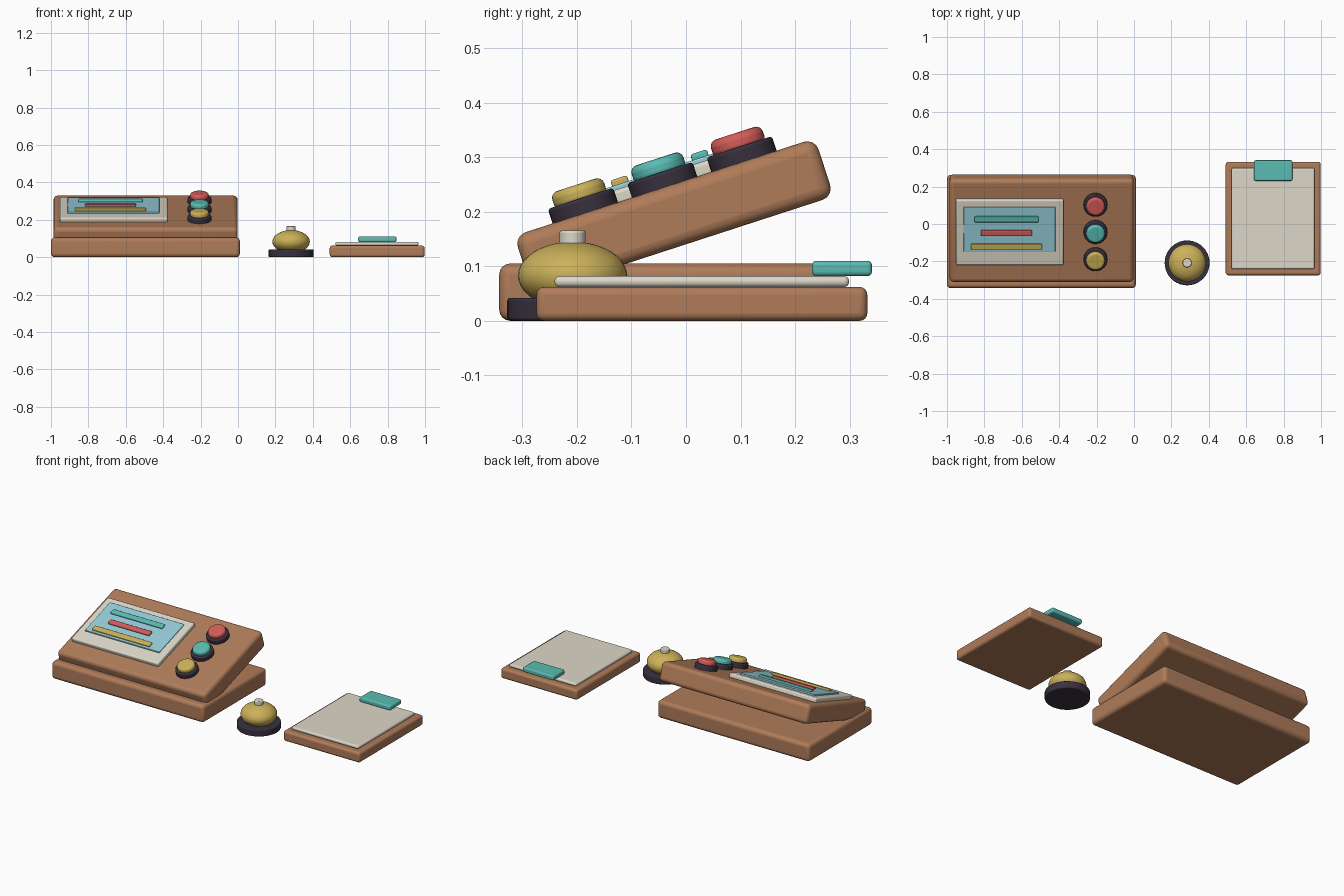
import bpy
from math import radians
from mathutils import Matrix, Vector

cube = bpy.data.objects.get("Cube")
if cube:
    bpy.data.objects.remove(cube, do_unlink=True)


def material(name, r, g, b):
    m = bpy.data.materials.new(name)
    m.use_nodes = True
    m.diffuse_color = (r, g, b, 1)
    m.node_tree.nodes["Principled BSDF"].inputs["Base Color"].default_value = (r, g, b, 1)
    return m


wood = material("warm wood", 0.43, 0.20, 0.10)
dark = material("dark plum", 0.04, 0.03, 0.05)
cream = material("cream", 0.72, 0.68, 0.58)
sky = material("pale blue", 0.30, 0.60, 0.68)
teal = material("teal", 0.10, 0.50, 0.45)
red = material("coral red", 0.66, 0.11, 0.10)
gold = material("gold", 0.60, 0.44, 0.10)

FLAT = Matrix.Identity(4)
# Sloped frame of the console panel: origin at its middle
TILT = Matrix.Translation((-0.494, -0.022, 0.192)) @ Matrix.Rotation(radians(18), 4, "X")


def finish(name, mat, frame, loc, bevel):
    ob = bpy.context.object
    ob.name = name
    ob.data.materials.append(mat)
    ob.matrix_world = frame @ Matrix.Translation(Vector(loc))
    if bevel:
        mod = ob.modifiers.new("rounded edges", "BEVEL")
        mod.width = bevel
        mod.segments = 4
        mod.limit_method = "ANGLE"
    bpy.ops.object.shade_smooth_by_angle(angle=radians(40))
    return ob


def box(name, mat, x, y, size, z0, z1, bevel, frame=FLAT):
    bpy.ops.mesh.primitive_cube_add(size=1)
    dims = Vector((size[0], size[1], z1 - z0))
    bpy.context.object.data.transform(Matrix.Diagonal(dims).to_4x4())
    return finish(name, mat, frame, (x, y, (z0 + z1) / 2), bevel)


def disc(name, mat, x, y, radius, z0, z1, bevel, frame=FLAT):
    bpy.ops.mesh.primitive_cylinder_add(vertices=40, radius=radius, depth=z1 - z0)
    return finish(name, mat, frame, (x, y, (z0 + z1) / 2), bevel)


# Console: flat base and sloped panel
box("console_base", wood, -0.495, -0.04, (1.01, 0.605), 0, 0.105, 0.02)
box("console_panel", wood, 0, 0, (0.984, 0.58), -0.056, 0.056, 0.022, TILT)

# Display on the panel
box("display_frame", cream, -0.171, 0, (0.576, 0.368), 0.05, 0.079, 0.008, TILT)
box("display_screen", sky, -0.172, 0.02, (0.492, 0.25), 0.07, 0.087, 0.004, TILT)
bars = [("top", teal, 0.079, 0.343), ("middle", red, 0.002, 0.273), ("bottom", gold, -0.075, 0.38)]
for label, mat, u, width in bars:
    box(f"display_bar_{label}", mat, -0.188, u, (width, 0.032), 0.08, 0.098, 0.005, TILT)

# Push buttons
for label, mat, u in [("back", red, 0.153), ("middle", teal, 0), ("front", gold, -0.153)]:
    disc(f"button_ring_{label}", dark, 0.288, u, 0.063, 0.05, 0.084, 0.006, TILT)
    disc(f"button_cap_{label}", mat, 0.288, u, 0.05, 0.075, 0.11, 0.013, TILT)

# Desk bell
BELL = (0.284, -0.208)
disc("bell_base", dark, *BELL, 0.12, 0, 0.042, 0.006)
bpy.ops.mesh.primitive_uv_sphere_add(segments=40, ring_count=20, radius=0.1)
bpy.context.object.data.transform(Matrix.Scale(0.62, 4, (0, 0, 1)))
finish("bell_dome", gold, FLAT, (*BELL, 0.083), 0)
disc("bell_plunger", cream, *BELL, 0.024, 0.13, 0.166, 0.005)

# Clipboard with paper and clip
box("clipboard", wood, 0.744, 0.029, (0.507, 0.607), 0, 0.062, 0.014)
box("paper", cream, 0.743, 0.029, (0.444, 0.54), 0.062, 0.082, 0.009)
box("clipboard_clip", teal, 0.744, 0.286, (0.205, 0.11), 0.082, 0.11, 0.008)
